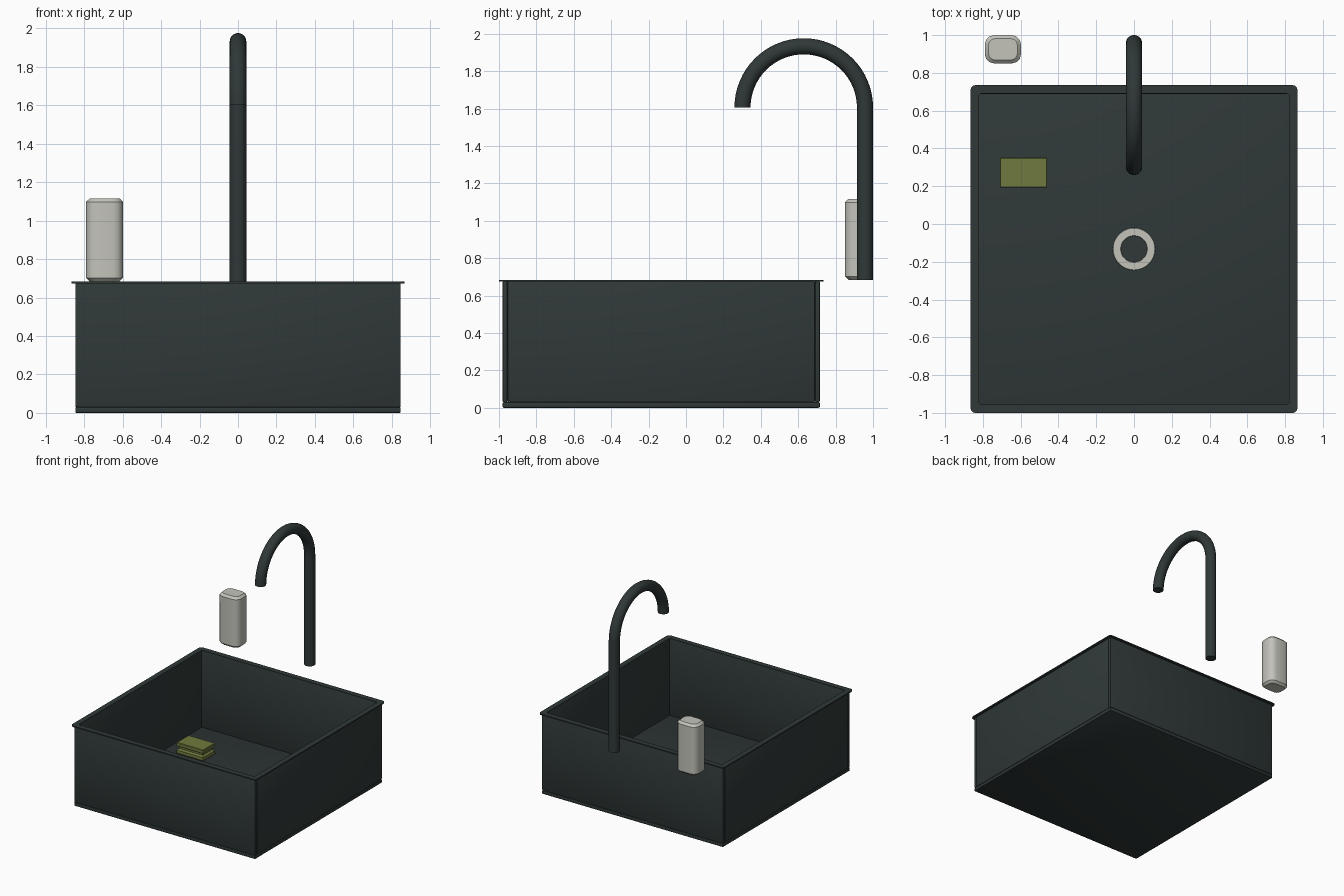
import bpy, bmesh, math
from mathutils import Vector

if "Cube" in bpy.data.objects:
    bpy.data.objects.remove(bpy.data.objects["Cube"], do_unlink=True)


def material(name, rgb, rough=0.5):
    m = bpy.data.materials.new(name)
    m.use_nodes = True
    m.diffuse_color = (*rgb, 1)
    bsdf = m.node_tree.nodes["Principled BSDF"]
    bsdf.inputs["Base Color"].default_value = (*rgb, 1)
    bsdf.inputs["Roughness"].default_value = rough
    return m


DARK = material("dark slate", (0.029, 0.040, 0.039))
PALE = material("pale grey", (0.55, 0.55, 0.50))
OLIVE = material("olive green", (0.16, 0.195, 0.05), 0.9)


def finish(name, bm, mat, smooth=True):
    bmesh.ops.recalc_face_normals(bm, faces=bm.faces)
    me = bpy.data.meshes.new(name)
    bm.to_mesh(me)
    bm.free()
    me.materials.append(mat)
    ob = bpy.data.objects.new(name, me)
    bpy.context.collection.objects.link(ob)
    if smooth:
        bpy.ops.object.select_all(action='DESELECT')
        ob.select_set(True)
        bpy.context.view_layer.objects.active = ob
        bpy.ops.object.shade_smooth_by_angle(angle=math.radians(35))
    return ob


def loft(name, loops, mat, ring=False, smooth=True):
    """Skin matching point loops; cap the ends, or join last to first for a ring."""
    bm = bmesh.new()
    rows = [[bm.verts.new(p) for p in loop] for loop in loops]
    n = len(rows[0])
    pairs = list(zip(rows, rows[1:])) + ([(rows[-1], rows[0])] if ring else [])
    for a, b in pairs:
        for i in range(n):
            j = (i + 1) % n
            bm.faces.new((a[i], a[j], b[j], b[i]))
    if not ring:
        bm.faces.new(rows[0][::-1])
        bm.faces.new(rows[-1])
    return finish(name, bm, mat, smooth)


def rounded_rect(cx, cy, hx, hy, r, z, seg=4):
    pts = []
    for k, (sx, sy) in enumerate(((1, 1), (-1, 1), (-1, -1), (1, -1))):
        for i in range(seg + 1):
            a = math.pi / 2 * (k + i / seg)
            pts.append((cx + sx * (hx - r) + r * math.cos(a),
                        cy + sy * (hy - r) + r * math.sin(a), z))
    return pts


def rect(cx, cy, hx, hy, z):
    return [(cx + sx * hx, cy + sy * hy, z)
            for sx, sy in ((1, 1), (-1, 1), (-1, -1), (1, -1))]


def circle(cx, cy, r, z, n=64):
    return [(cx + r * math.cos(2 * math.pi * i / n),
             cy + r * math.sin(2 * math.pi * i / n), z) for i in range(n)]


def panel(name, lo, hi, bevel=0.006):
    """Box between two corners with small chamfered edges."""
    lo, hi = Vector(lo), Vector(hi)
    bm = bmesh.new()
    bmesh.ops.create_cube(bm, size=1)
    for v in bm.verts:
        v.co = [(lo[i] + hi[i]) / 2 + v.co[i] * (hi[i] - lo[i]) for i in range(3)]
    bmesh.ops.bevel(bm, geom=bm.edges[:], offset=bevel, segments=2,
                    profile=0.5, affect='EDGES')
    return finish(name, bm, DARK)


# Basin: floor, four walls and a thin overhanging rim
CY, HX, HY, T = -0.1325, 0.846, 0.848, 0.026
FLOOR, TOP = 0.03, 0.677
panel("basin_floor", (-HX, CY - HY, 0), (HX, CY + HY, FLOOR))
for label, s in (("front", -1), ("back", 1)):
    y0, y1 = sorted((CY + s * HY, CY + s * (HY - T)))
    panel("basin_wall_" + label, (-HX, y0, FLOOR), (HX, y1, TOP))
for label, s in (("right", -1), ("left", 1)):
    x0, x1 = sorted((s * HX, s * (HX - T)))
    panel("basin_wall_" + label, (x0, CY - HY + T, FLOOR), (x1, CY + HY - T, TOP))

RX, RY = 0.865, 0.8675
loft("basin_rim", [
    rounded_rect(0, CY, RX, RY, 0.025, 0.674),
    rounded_rect(0, CY, RX, RY, 0.025, 0.684),
    rounded_rect(0, CY, RX - 0.045, RY - 0.045, 0.012, 0.684),
    rounded_rect(0, CY, RX - 0.045, RY - 0.045, 0.012, 0.674)], DARK, ring=True)

# Drain ring on the basin floor
loft("drain_ring", [circle(0, CY, 0.112, 0.028), circle(0, CY, 0.110, 0.037),
                    circle(0, CY, 0.071, 0.037), circle(0, CY, 0.069, 0.028)],
     PALE, ring=True)

# Tap: upright pipe with a half-circle spout
R, ARC, Y_BACK, Z_ARC = 0.043, 0.3275, 0.957, 1.605
path = [((0, Y_BACK, 0.684), 0.0), ((0, Y_BACK, Z_ARC), 0.0)]
for i in range(1, 33):
    a = math.pi * i / 32
    path.append(((0, Y_BACK - ARC + ARC * math.cos(a), Z_ARC + ARC * math.sin(a)), a))
tube = []
for c, a in path:
    side, out = Vector((1, 0, 0)), Vector((0, math.cos(a), math.sin(a)))
    tube.append([Vector(c) + R * (side * math.cos(t) + out * math.sin(t))
                 for t in (2 * math.pi * k / 32 for k in range(32))])
loft("tap", tube, DARK)

# Soap dispenser: rounded block with chamfered ends
SX, SY = -0.694, 0.925
loft("soap_dispenser", [
    rounded_rect(SX, SY, hx, hy, r, z, 3) for hx, hy, r, z in (
        (0.077, 0.057, 0.036, 0.684), (0.096, 0.075, 0.05, 0.702),
        (0.096, 0.075, 0.05, 1.098), (0.077, 0.057, 0.036, 1.116))], PALE)

# Sponge with a pinched waist
loft("sponge", [
    rect(-0.585, 0.272, 0.125 - d, 0.08 - d, z) for d, z in (
        (0.004, 0.031), (0, 0.036), (0, 0.062), (0.015, 0.072),
        (0.015, 0.086), (0, 0.096), (0, 0.12), (0.004, 0.125))], OLIVE, smooth=False)
